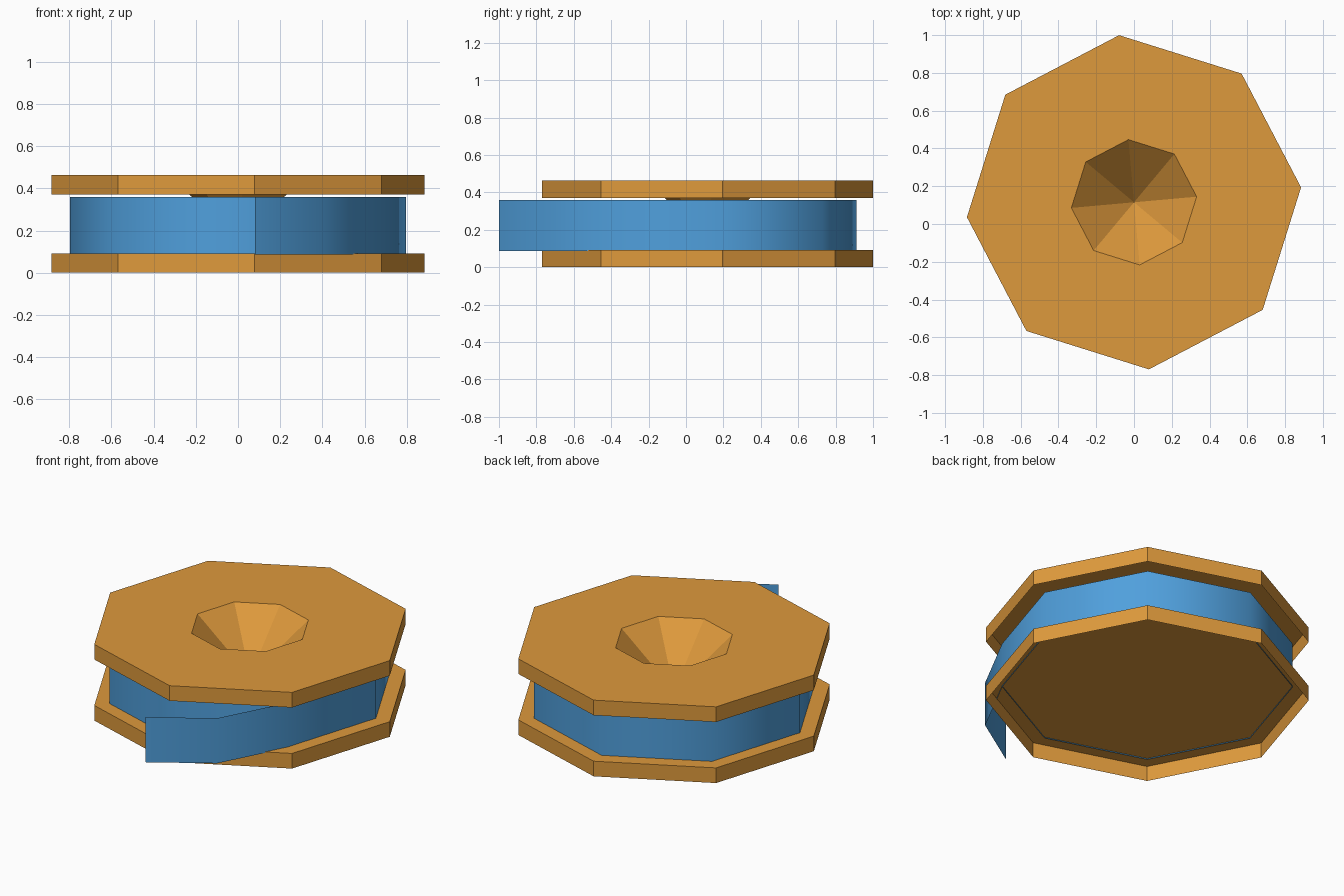
import bpy
import bmesh
from math import sin, cos, radians

cube = bpy.data.objects.get("Cube")
if cube:
    bpy.data.objects.remove(cube)

SIDES = 8
CENTER_Y = 0.115
START = 5.1  # angle of the first octagon corner


def make_material(name, color):
    mat = bpy.data.materials.new(name)
    mat.use_nodes = True
    mat.diffuse_color = (*color, 1)
    mat.node_tree.nodes["Principled BSDF"].inputs["Base Color"].default_value = (*color, 1)
    return mat


def corner(radius, index):
    a = radians(START + 360 / SIDES * index)
    return radius * cos(a), CENTER_Y + radius * sin(a)


def ring(bm, radius, z):
    return [bm.verts.new((*corner(radius, i), z)) for i in range(SIDES)]


def bridge(bm, lower, upper):
    for i in range(SIDES):
        j = (i + 1) % SIDES
        bm.faces.new((lower[i], lower[j], upper[j], upper[i]))


def finish(bm, name, mat, smooth=False):
    mesh = bpy.data.meshes.new(name)
    for face in bm.faces:
        face.smooth = smooth
    bm.to_mesh(mesh)
    bm.free()
    mesh.materials.append(mat)
    obj = bpy.data.objects.new(name, mesh)
    bpy.context.collection.objects.link(obj)
    return obj


def make_flange(name, bottom, top, mat, hub_radius=0, apex=0):
    """Open-bottomed octagonal tray, optionally with a funnel in its lid."""
    bm = bmesh.new()
    lower, upper = ring(bm, 0.888, bottom), ring(bm, 0.888, top)
    bridge(bm, lower, upper)
    if hub_radius:
        rim = ring(bm, hub_radius, top)
        bridge(bm, upper, rim)
        tip = bm.verts.new((0, CENTER_Y, apex))
        for i in range(SIDES):
            bm.faces.new((rim[i], rim[(i + 1) % SIDES], tip))
    else:
        bm.faces.new(upper)
    return finish(bm, name, mat)


orange = make_material("warm_orange", (0.73, 0.32, 0.045))
blue = make_material("tape_blue", (0.08, 0.35, 0.72))

# Spool flanges
make_flange("bottom_flange", 0, 0.092, orange)
make_flange("top_flange", 0.371, 0.463, orange, hub_radius=0.333, apex=0.16)

# Wound tape: one clockwise turn, then a loose tail
path = [corner(0.8, -1 - i) for i in range(SIDES + 1)]
path += [(0.41, -0.786), (0.08, -1.0)]
bm = bmesh.new()
columns = [[bm.verts.new((x, y, z)) for z in (0.086, 0.36)] for x, y in path]
for (low_a, high_a), (low_b, high_b) in zip(columns, columns[1:]):
    bm.faces.new((low_a, high_a, high_b, low_b))
finish(bm, "tape", blue, smooth=True)
